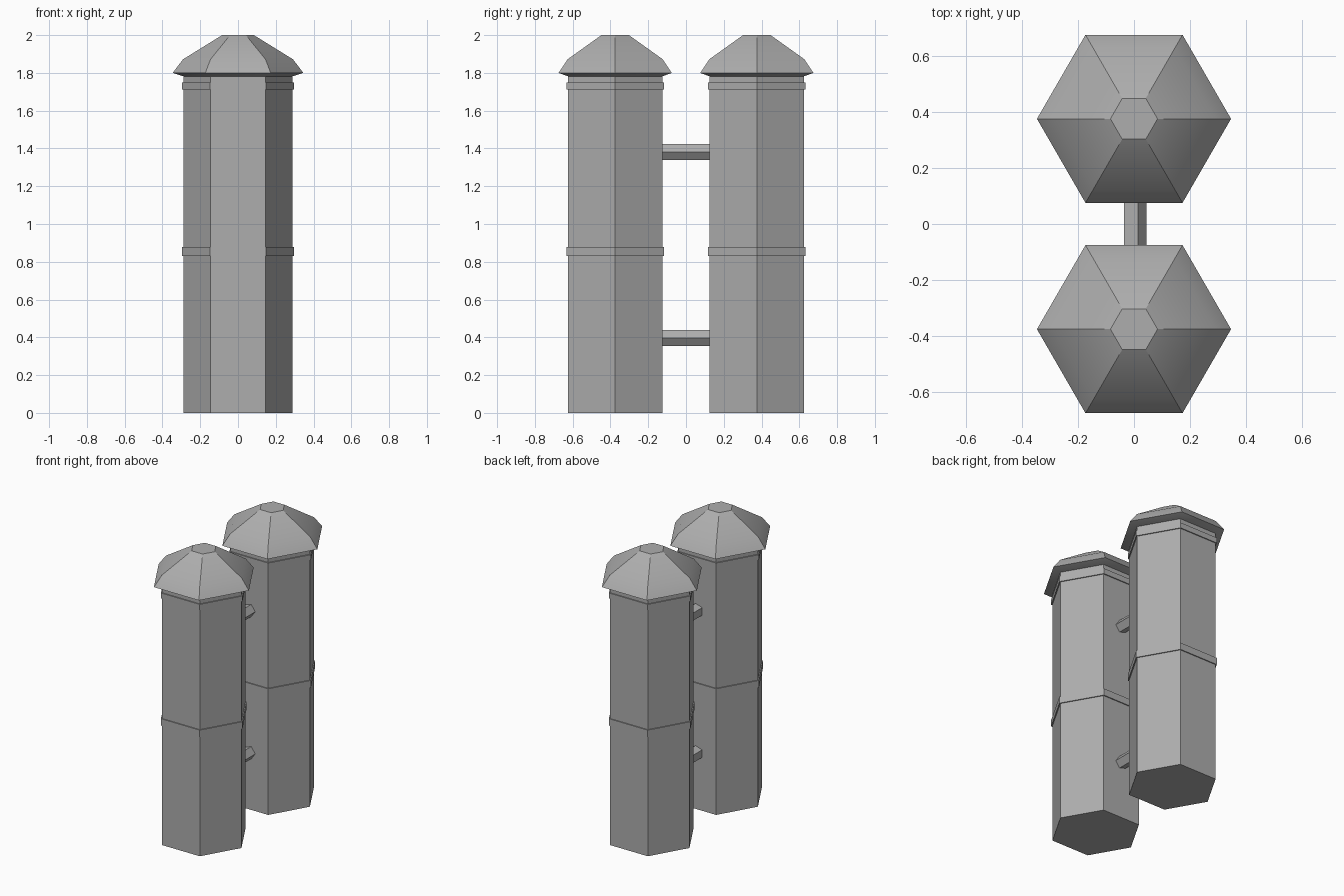
import bpy, bmesh
from math import cos, sin, tau, radians

if "Cube" in bpy.data.objects:
    bpy.data.objects.remove(bpy.data.objects["Cube"])

# Dark grey used on every part
grey = bpy.data.materials.new("dark_grey")
grey.diffuse_color = (0.42, 0.42, 0.42, 1)
grey.use_nodes = True
grey.node_tree.nodes["Principled BSDF"].inputs["Base Color"].default_value = grey.diffuse_color


def loft(name, rings):
    """Skin a list of equal-length vertex rings, capping both ends."""
    bm = bmesh.new()
    rows = [[bm.verts.new(p) for p in ring] for ring in rings]
    n = len(rows[0])
    for a, b in zip(rows, rows[1:]):
        for i in range(n):
            j = (i + 1) % n
            bm.faces.new((a[i], a[j], b[j], b[i]))
    bm.faces.new(rows[0][::-1])
    bm.faces.new(rows[-1])
    bmesh.ops.recalc_face_normals(bm, faces=bm.faces[:])
    mesh = bpy.data.meshes.new(name)
    bm.to_mesh(mesh)
    bm.free()
    mesh.materials.append(grey)
    obj = bpy.data.objects.new(name, mesh)
    bpy.context.collection.objects.link(obj)
    return obj


def hex_stack(name, y, profile):
    """Hexagonal part from a (radius, height) profile, corners on the x axis."""
    return loft(name, [[(r * cos(tau * i / 6), y + r * sin(tau * i / 6), z)
                        for i in range(6)] for r, z in profile])


def smooth(obj):
    bpy.ops.object.select_all(action='DESELECT')
    obj.select_set(True)
    bpy.context.view_layer.objects.active = obj
    bpy.ops.object.shade_smooth_by_angle(angle=radians(25))


# Two matching pillars
for side, y in (("front", -0.375), ("back", 0.375)):
    hex_stack(side + "_pillar", y, [(0.289, 0), (0.289, 1.79)])
    # Thin raised bands
    hex_stack(side + "_middle_band", y, [(0.297, 0.83), (0.297, 0.878)])
    hex_stack(side + "_upper_band", y, [(0.297, 1.712), (0.297, 1.75)])
    # Overhanging roof with a small flat top
    roof = hex_stack(side + "_roof", y, [(0.289, 1.782), (0.346, 1.80),
                                         (0.291, 1.872), (0.084, 2.0)])
    smooth(roof)

# Five-sided rungs joining the pillars
for name, z in (("lower_rung", 0.396), ("upper_rung", 1.382)):
    loft(name, [[(0.045 * cos(tau * i / 5), y, z + 0.045 * sin(tau * i / 5))
                 for i in range(5)] for y in (-0.13, 0.13)])
